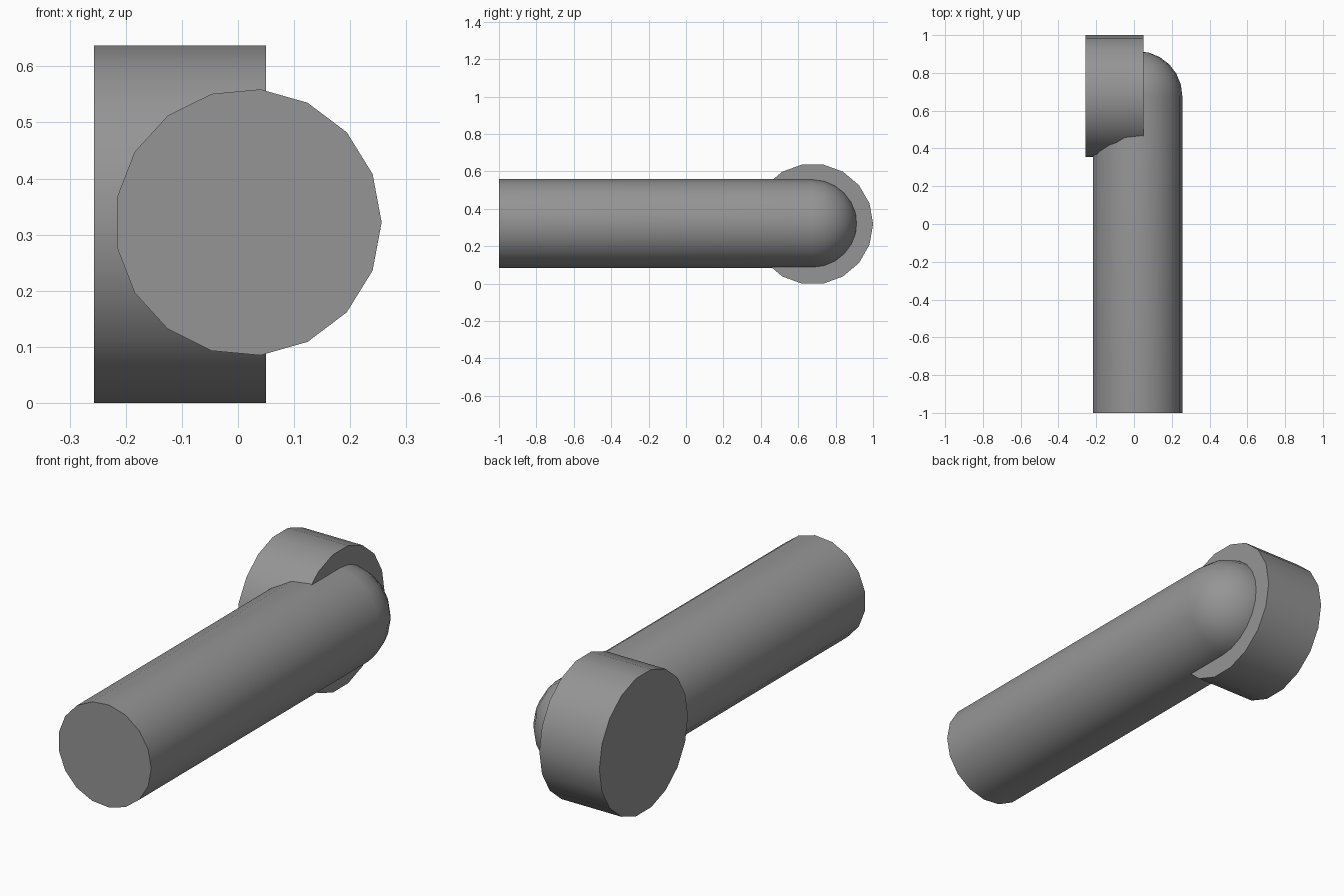
import bpy, bmesh, math
from mathutils import Matrix, Vector

cube = bpy.data.objects.get("Cube")
if cube:
    bpy.data.objects.remove(cube, do_unlink=True)

GREY = (0.30, 0.30, 0.30, 1.0)
mat = bpy.data.materials.new("plain grey")
mat.use_nodes = True
mat.diffuse_color = GREY
mat.node_tree.nodes["Principled BSDF"].inputs["Base Color"].default_value = GREY


def lathe(name, profile, sides, centre, axis, start):
    """Revolve (distance along axis, radius) pairs; radius 0 closes to a point."""
    axis, start = Vector(axis), Vector(start)
    side = axis.cross(start)
    bm = bmesh.new()
    rings = []
    for dist, radius in profile:
        base = Vector(centre) + axis * dist
        if radius == 0:
            rings.append([bm.verts.new(base)])
            continue
        angles = [math.tau * i / sides for i in range(sides)]
        rings.append([bm.verts.new(base + radius * (start * math.cos(a) + side * math.sin(a)))
                      for a in angles])
    for lower, upper in zip(rings, rings[1:]):
        for i in range(sides):
            j = (i + 1) % sides
            if len(upper) == 1:
                bm.faces.new((lower[i], lower[j], upper[0]))
            else:
                bm.faces.new((lower[i], lower[j], upper[j], upper[i]))
    for ring in (rings[0], rings[-1]):
        if len(ring) > 1:
            bm.faces.new(ring)
    bmesh.ops.recalc_face_normals(bm, faces=bm.faces)
    mesh = bpy.data.meshes.new(name)
    bm.to_mesh(mesh)
    bm.free()
    mesh.materials.append(mat)
    obj = bpy.data.objects.new(name, mesh)
    bpy.context.collection.objects.link(obj)
    bpy.ops.object.select_all(action='DESELECT')
    obj.select_set(True)
    bpy.context.view_layer.objects.active = obj
    bpy.ops.object.shade_smooth_by_angle(angle=math.radians(35))
    return obj


PIVOT_Y, MID_Z = 0.677, 0.32

# Long shaft with a rounded far end
R, RINGS = 0.238, 6
dome = [(R * math.sin(t), R * math.cos(t))
        for t in (math.pi / 2 * k / RINGS for k in range(RINGS))]
lathe("shaft", [(-1.0 - PIVOT_Y, R)] + dome + [(R, 0)], 17,
      (0.018, PIVOT_Y, MID_Z + 0.002), (0, 1, 0), (1, 0, 0))

# Wide round hub lying across the rounded end
HUB_R = 0.3235
lathe("hub", [(-0.257, HUB_R), (0.05, HUB_R)], 18,
      (0, PIVOT_Y, HUB_R * math.cos(math.pi / 18)), (1, 0, 0), (0, 1, 0))
